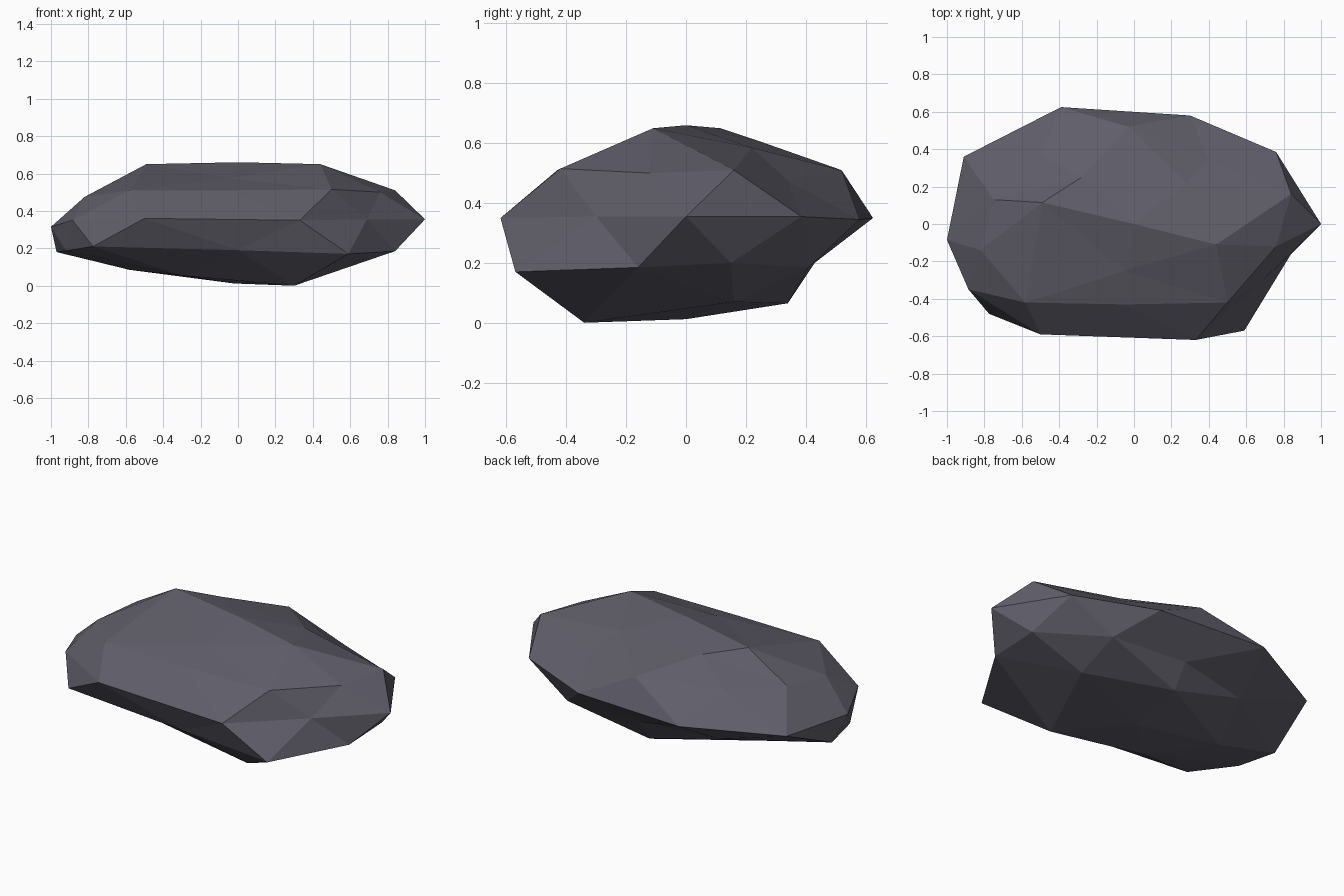
import bpy, bmesh, math

if "Cube" in bpy.data.objects:
    bpy.data.objects.remove(bpy.data.objects["Cube"])

# Rock: a two-level icosphere whose horizontal rings are pulled into a chipped, flattened shape
RINGS = {
    "top": [(0, 0, .66)],
    "cap": [(.44, -.11, .65), (.28, .22, .585), (-.28, .25, .605),
            (-.49, .115, .65), (-.05, -.25, .575)],
    "shoulder": [(.76, -.12, .50), (.84, .16, .51), (.40, .34, .475), (-.03, .52, .51),
                 (-.50, .37, .50), (-.75, .13, .50), (-.82, -.14, .475),
                 (-.58, -.42, .51), (-.05, -.43, .51), (.50, -.42, .515)],
    "waist": [(1, 0, .355), (.76, .385, .355), (.30, .58, .345), (-.39, .625, .35),
              (-.91, .36, .33), (-1, -.085, .315), (-.885, -.35, .35),
              (-.50, -.59, .36), (.33, -.62, .35), (.69, -.30, .355)],
    "belly": [(.84, -.16, .185), (.84, .15, .20), (.49, .41, .185), (0, .43, .20),
              (-.45, .34, .185), (-.97, .02, .18), (-.92, -.22, .187),
              (-.775, -.48, .21), (0, -.53, .19), (.59, -.57, .17)],
    "foot": [(.50, .16, .07), (0, .34, .065), (-.58, .02, .085),
             (-.30, -.28, .055), (.30, -.34, 0)],
    "bottom": [(-.02, 0, .012)],
}


def ring_name(z):
    for limit, name in ((.95, "top"), (.7, "cap"), (.2, "shoulder"), (-.2, "waist"),
                        (-.7, "belly"), (-.95, "foot")):
        if z > limit:
            return name
    return "bottom"


bm = bmesh.new()
bmesh.ops.create_icosphere(bm, subdivisions=2, radius=1)
groups = {name: [] for name in RINGS}
for v in bm.verts:
    groups[ring_name(v.co.z)].append(v)

# Turn the sphere so one cap vertex sits at -18 degrees, then match each ring by angle
first = groups["cap"][0].co
turn = math.radians(-18) - math.atan2(first.y, first.x)


def angle(v):
    return (math.atan2(v.co.y, v.co.x) + turn + math.radians(27)) % math.tau


for name, verts in groups.items():
    for v, co in zip(sorted(verts, key=angle), RINGS[name]):
        v.co = co
bmesh.ops.recalc_face_normals(bm, faces=bm.faces)

mesh = bpy.data.meshes.new("rock")
bm.to_mesh(mesh)
bm.free()
rock = bpy.data.objects.new("rock", mesh)
bpy.context.collection.objects.link(rock)

# Dark slate stone
stone = bpy.data.materials.new("dark slate")
stone.diffuse_color = (.115, .11, .14, 1)
stone.use_nodes = True
stone.node_tree.nodes["Principled BSDF"].inputs["Base Color"].default_value = stone.diffuse_color
mesh.materials.append(stone)
